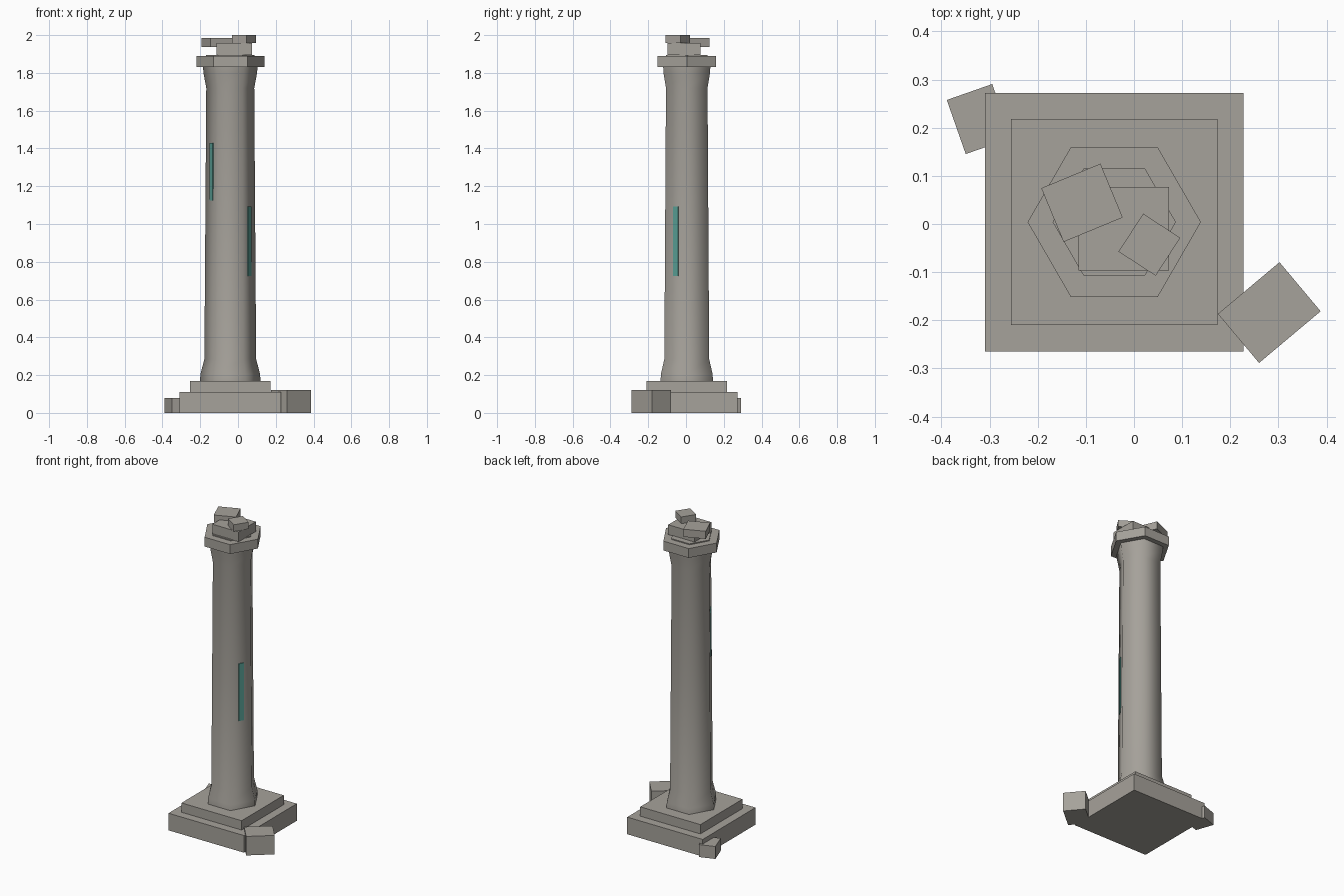
import bpy
import bmesh
from math import cos, sin, pi, radians

if "Cube" in bpy.data.objects:
    bpy.data.objects.remove(bpy.data.objects["Cube"], do_unlink=True)

CX, CY = -0.041, 0.004  # axis of the column


def material(name, rgb):
    mat = bpy.data.materials.new(name)
    mat.use_nodes = True
    mat.diffuse_color = (*rgb, 1)
    mat.node_tree.nodes["Principled BSDF"].inputs["Base Color"].default_value = (*rgb, 1)
    return mat


stone = material("weathered stone", (0.38, 0.36, 0.325))
teal = material("teal inlay", (0.10, 0.35, 0.30))


def finish(name, bm, mat):
    bmesh.ops.recalc_face_normals(bm, faces=bm.faces)
    mesh = bpy.data.meshes.new(name)
    bm.to_mesh(mesh)
    bm.free()
    mesh.materials.append(mat)
    obj = bpy.data.objects.new(name, mesh)
    bpy.context.collection.objects.link(obj)
    return obj


def block(name, x, y, z0, z1, width, depth, turn=0, mat=stone):
    bm = bmesh.new()
    bmesh.ops.create_cube(bm, size=1)
    bmesh.ops.scale(bm, vec=(width, depth, z1 - z0), verts=bm.verts)
    obj = finish(name, bm, mat)
    obj.location = (x, y, (z0 + z1) / 2)
    obj.rotation_euler.z = radians(turn)
    return obj


def hexagon(name, profile):
    """Stack six-sided rings from (radius, height) pairs and cap both ends."""
    bm = bmesh.new()
    rings = [[bm.verts.new((r * cos(k * pi / 3), r * sin(k * pi / 3), z))
              for k in range(6)] for r, z in profile]
    for low, high in zip(rings, rings[1:]):
        for k in range(6):
            n = (k + 1) % 6
            bm.faces.new((low[k], low[n], high[n], high[k]))
    bm.faces.new(rings[0][::-1])
    bm.faces.new(rings[-1])
    obj = finish(name, bm, stone)
    obj.location = (CX, CY, 0)
    return obj


# Stepped square plinth
block("lower_plinth", CX, CY, 0, 0.11, 0.537, 0.537)
block("upper_plinth", CX, CY, 0.11, 0.17, 0.428, 0.428)

# Flared shaft, smooth around its sides
shaft = hexagon("shaft", [(0.16, 0.17), (0.158, 0.205), (0.137, 0.285), (0.132, 1.0),
                          (0.127, 1.72), (0.142, 1.80), (0.144, 1.83)])
bpy.ops.object.select_all(action='DESELECT')
shaft.select_set(True)
bpy.context.view_layer.objects.active = shaft
bpy.ops.object.shade_smooth_by_angle(angle=radians(65))

# Capital and the broken stub on it
hexagon("capital", [(0.18, 1.83), (0.18, 1.89)])
hexagon("broken_stub", [(0.128, 1.89), (0.128, 1.896)])

# Inlaid strips on the two angled front faces
for name, angle, reach, z0, z1 in (("left_inlay", -30, 0.115, 0.725, 1.093),
                                   ("right_inlay", -150, 0.113, 1.125, 1.43)):
    a = radians(angle)
    block(name, CX + reach * cos(a), CY + reach * sin(a), z0, z1,
          0.009, 0.032, angle, teal)

# Loose stones on top
block("top_slab", -0.021, -0.010, 1.894, 1.957, 0.188, 0.174)
block("top_stone_large", -0.108, 0.044, 1.936, 1.985, 0.133, 0.121, 22.5)
block("top_stone_small", 0.032, -0.043, 1.957, 2.0, 0.092, 0.094, -33)

# Fallen stones beside the plinth
block("fallen_stone_large", 0.281, -0.184, 0, 0.122, 0.167, 0.133, 40)
block("fallen_stone_small", -0.322, 0.218, 0, 0.08, 0.10, 0.119, 19.3)
